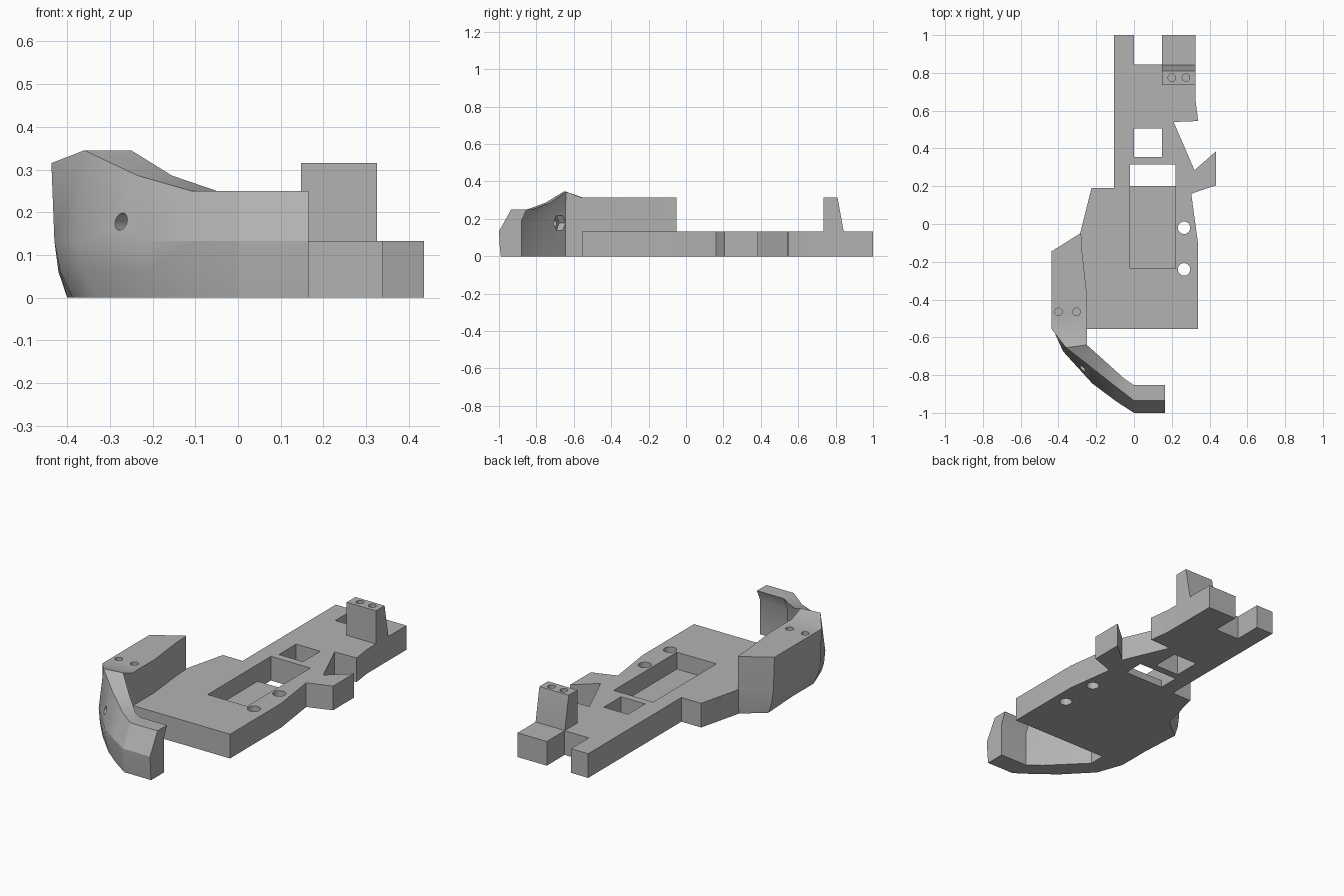
import bpy, bmesh, math
from mathutils import Vector

cube = bpy.data.objects.get("Cube")
if cube:
    bpy.data.objects.remove(cube, do_unlink=True)

grey = bpy.data.materials.new("plain grey")
grey.use_nodes = True
grey.diffuse_color = (0.45, 0.45, 0.45, 1)
grey.node_tree.nodes["Principled BSDF"].inputs["Base Color"].default_value = (0.45, 0.45, 0.45, 1)


def finish(name, bm):
    bmesh.ops.recalc_face_normals(bm, faces=bm.faces)
    mesh = bpy.data.meshes.new(name)
    bm.to_mesh(mesh)
    bm.free()
    mesh.materials.append(grey)
    obj = bpy.data.objects.new(name, mesh)
    bpy.context.collection.objects.link(obj)
    return obj


def loft(name, rings):
    """Skin closed cross-sections and cap both ends."""
    bm = bmesh.new()
    rows = [[bm.verts.new(p) for p in ring] for ring in rings]
    n = len(rows[0])
    for a, b in zip(rows, rows[1:]):
        for i in range(n):
            j = (i + 1) % n
            bm.faces.new((a[i], a[j], b[j], b[i]))
    bm.faces.new(rows[0])
    bm.faces.new(rows[-1])
    return finish(name, bm)


def prism(name, outline, z0, z1):
    return loft(name, [[(x, y, z) for x, y in outline] for z in (z0, z1)])


def box(name, x0, x1, y0, y1, z0, z1):
    return prism(name, [(x0, y0), (x1, y0), (x1, y1), (x0, y1)], z0, z1)


def rod(name, start, end, radius, sides=24):
    start, end = Vector(start), Vector(end)
    turn = (end - start).to_track_quat("Z", "Y")
    rings = []
    for centre in (start, end):
        rings.append([centre + turn @ Vector((radius * math.cos(t), radius * math.sin(t), 0))
                      for t in (math.tau * i / sides for i in range(sides))])
    return loft(name, rings)


def cut(obj, cutters):
    bpy.context.view_layer.objects.active = obj
    for c in cutters:
        c.hide_render = True
        mod = obj.modifiers.new("cut", "BOOLEAN")
        mod.operation, mod.solver, mod.object = "DIFFERENCE", "EXACT", c
        bpy.ops.object.modifier_apply(modifier=mod.name)
        bpy.data.objects.remove(c, do_unlink=True)


def smooth(obj, angle):
    bpy.ops.object.select_all(action="DESELECT")
    obj.select_set(True)
    bpy.context.view_layer.objects.active = obj
    bpy.ops.object.shade_smooth_by_angle(angle=math.radians(angle))


# Base plate with slot, side tab and notch in its outline
PLATE = 0.133
plate = prism("base_plate", [
    (-0.105, 1), (0, 1), (0, 0.845), (0.147, 0.845), (0.147, 1), (0.325, 1),
    (0.325, 0.66), (0.34, 0.545), (0.21, 0.54), (0.32, 0.285), (0.435, 0.385),
    (0.435, 0.205), (0.303, 0.16), (0.34, -0.11), (0.34, -0.555),
    (-0.27, -0.555), (-0.285, -0.05), (-0.225, 0.19), (-0.105, 0.19)], 0, PLATE)
cut(plate, [
    box("pocket", -0.02, 0.22, -0.235, 0.315, 0.04, 0.3),
    box("pocket_opening", -0.02, 0.22, 0.2, 0.315, -0.1, 0.1),
    box("square_hole", 0, 0.147, 0.355, 0.505, -0.1, 0.3),
    rod("screw_hole", (0.265, -0.02, -0.1), (0.265, -0.02, 0.3), 0.033),
    rod("screw_hole", (0.265, -0.24, -0.1), (0.265, -0.24, 0.3), 0.033)])
smooth(plate, 25)

# Rear post with sloped back and two blind holes
profile = [(0.735, PLATE - 0.03), (0.735, 0.315), (0.81, 0.315), (0.843, PLATE), (0.843, PLATE - 0.03)]
post = loft("rear_post", [[(x, y, z) for y, z in profile] for x in (0.147, 0.325)])
cut(post, [rod("post_hole", (x, 0.775, 0.2), (x, 0.775, 0.4), 0.02) for x in (0.2, 0.275)])
smooth(post, 25)


# Side block flowing into the curved front bumper
def section(inner, inner_top, outer_top, middle, bottom, top, top_out=None):
    """Cross-section: inner wall, rim, then the outer wall curving under."""
    low = [b + (m - b) * 0.68 for m, b in zip(middle, bottom)]
    return [(*inner, 0), (*inner, top * 0.75), (*inner_top, top), (*outer_top, top_out or top),
            (*middle, 0.133), (*low, 0.06), (*bottom, 0)]


stations = [section((x, -0.88), (x, -0.853), (x, -0.935), (x, -1), (x, -0.99), 0.25)
            for x in (0.165, 0)]
stations += [
    section((-0.07, -0.825), (-0.05, -0.82), (-0.11, -0.85), (-0.1, -0.935), (-0.1, -0.92), 0.25),
    section((-0.16, -0.735), (-0.155, -0.725), (-0.235, -0.752), (-0.22, -0.845), (-0.2, -0.84), 0.286),
    section((-0.25, -0.645), (-0.25, -0.64), (-0.36, -0.655), (-0.375, -0.675), (-0.335, -0.7), 0.345),
    section((-0.25, -0.555), (-0.25, -0.56), (-0.437, -0.555), (-0.43, -0.555), (-0.387, -0.555), 0.315),
    section((-0.25, -0.37), (-0.25, -0.37), (-0.437, -0.37), (-0.43, -0.37), (-0.387, -0.37), 0.315),
    section((-0.275, -0.145), (-0.275, -0.145), (-0.437, -0.145), (-0.43, -0.145), (-0.4, -0.145), 0.315),
    section((-0.28, -0.05), (-0.28, -0.05), (-0.285, -0.05), (-0.285, -0.05), (-0.285, -0.052), 0.315)]
bumper = loft("bumper_and_side_block", stations)
cut(bumper, [rod("block_hole", (x, -0.465, 0.2), (x, -0.465, 0.4), 0.02) for x in (-0.4, -0.305)] + [
    rod("bolt_hole", (-0.36, -0.9, 0.178), (-0.17, -0.6, 0.178), 0.02),
    rod("nut_pocket", (-0.235, -0.703, 0.178), (-0.17, -0.6, 0.178), 0.045, 6)])
smooth(bumper, 25)
